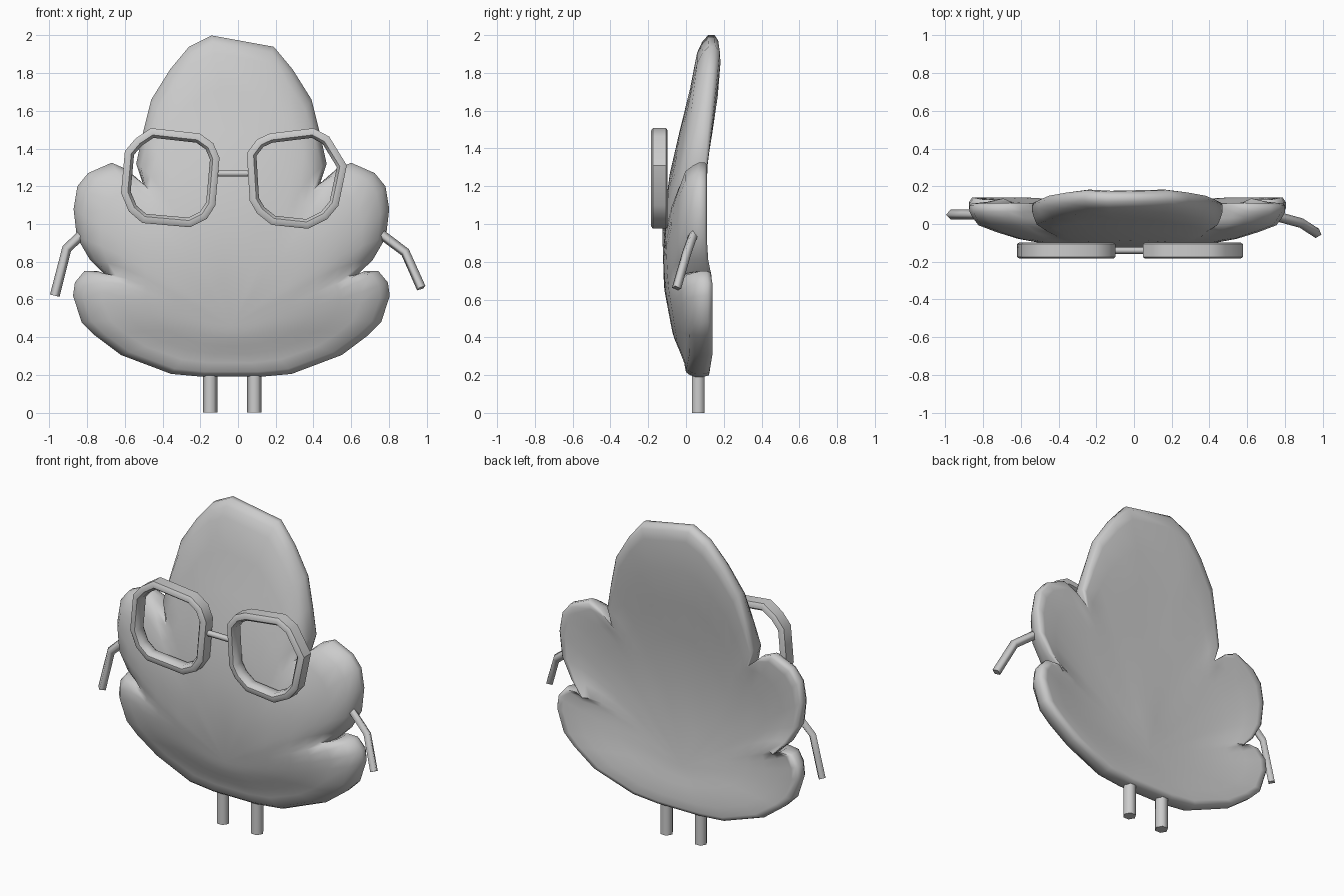
import bpy
import bmesh
from mathutils import Vector

cube = bpy.data.objects.get("Cube")
if cube:
    bpy.data.objects.remove(cube, do_unlink=True)

# One plain colour for everything
grey = bpy.data.materials.new("plain_grey")
grey.use_nodes = True
colour = (0.6, 0.6, 0.6, 1)
grey.diffuse_color = colour
grey.node_tree.nodes["Principled BSDF"].inputs["Base Color"].default_value = colour


def finish(obj, angle=0.0):
    """Give an object its colour and shading."""
    obj.data.materials.clear()
    obj.data.materials.append(grey)
    bpy.ops.object.select_all(action='DESELECT')
    obj.select_set(True)
    bpy.context.view_layer.objects.active = obj
    if angle:
        bpy.ops.object.shade_smooth_by_angle(angle=angle)


def make_object(name, bm, angle):
    bmesh.ops.recalc_face_normals(bm, faces=bm.faces)
    mesh = bpy.data.meshes.new(name)
    bm.to_mesh(mesh)
    bm.free()
    obj = bpy.data.objects.new(name, mesh)
    bpy.context.collection.objects.link(obj)
    finish(obj, angle)


def bridge(bm, ring_a, ring_b):
    """Join two closed rings of equal length with quads."""
    count = len(ring_a)
    for i in range(count):
        j = (i + 1) % count
        bm.faces.new((ring_a[i], ring_a[j], ring_b[j], ring_b[i]))


def sample(table, z):
    """Linear interpolation in a list of (z, y) pairs."""
    for (z0, y0), (z1, y1) in zip(table, table[1:]):
        if z <= z1:
            return y0 + (y1 - y0) * max(0, (z - z0) / (z1 - z0))
    return table[-1][1]


# Leaf body: half outline mirrored, with one off-centre tip point
half = [(.155, .19), (.32, .205), (.585, .305), (.725, .41), (.795, .48), (.84, .62),
        (.83, .69), (.78, .75), (.705, .75), (.66, .722), (.75, .81),
        (.82, .93), (.837, 1.08), (.817, 1.2), (.76, 1.27), (.635, 1.325),
        (.555, 1.29), (.47, 1.215), (.505, 1.32), (.47, 1.48), (.425, 1.66),
        (.325, 1.82), (.225, 1.94)]
outline = half + [(-.105, 2.0)] + [(-x, z) for x, z in reversed(half)]
hub = Vector((-.035, .46))
edge = [Vector((x - .035, z)) for x, z in outline]

# Softened outline, which the inner rings follow so the notches fade out
soft = edge
for _ in range(14):
    soft = [(soft[i - 1] + 2 * soft[i] + soft[(i + 1) % len(soft)]) / 4
            for i in range(len(soft))]

# Depth of the front bulge, rim and dished back by height
front = [(.19, .0), (.3, -.045), (.44, -.075), (.65, -.115), (.95, -.133), (1.3, -.115),
         (1.62, -.075), (1.8, -.03), (1.93, .02), (2, .08)]
rim = [(.19, .07), (.3, .1), (.7, .1), (.85, .082), (1.3, .082), (1.93, .14), (2, .135)]
back = [(.19, .12), (.3, .11), (.6, .075), (.9, .06), (1.3, .08), (1.62, .13), (1.93, .178), (2, .17)]
back_rim = [(.19, .125), (.3, .145), (.7, .145), (.85, .115), (1.3, .115), (1.93, .185), (2, .175)]


def build_body():
    bm = bmesh.new()

    def ring(t, depth):
        verts = []
        for sharp, smooth in zip(edge, soft):
            p = hub + (smooth.lerp(sharp, t ** 4) - hub) * t
            verts.append(bm.verts.new((p.x, depth(smooth.lerp(sharp, t).y, p.y, t), p.y)))
        return verts

    def front_depth(z, pz, t):
        lip = sample(rim, z) - .07
        return lip + (sample(front, pz) - lip) * (1 - t ** 3.5)

    def back_depth(z, pz, t):
        lip = sample(back_rim, z)
        return lip + (sample(back, pz) - lip) * (1 - t ** 3)

    steps = (.2, .4, .6, .75, .87, .96)
    rings = [ring(t, front_depth) for t in steps]
    rings.append(ring(.985, lambda z, pz, t: sample(rim, z) - .05))
    rings.append(ring(1, lambda z, pz, t: sample(rim, z) - .018))
    rings.append(ring(1, lambda z, pz, t: sample(rim, z) + .016))
    rings.append(ring(.988, lambda z, pz, t: sample(back_rim, z) - .005))
    rings += [ring(t, back_depth) for t in reversed(steps)]
    for a, b in zip(rings, rings[1:]):
        bridge(bm, a, b)
    # close both centres with fans
    for loop, table in ((rings[0], front), (rings[-1], back)):
        tip = bm.verts.new((hub.x, sample(table, hub.y), hub.y))
        for i in range(len(loop)):
            bm.faces.new((loop[i], loop[(i + 1) % len(loop)], tip))
    make_object("leaf_body", bm, 1.2)


build_body()

# Spectacle rims: rounded section swept round each lens opening
section = [(-.005, -.175), (.007, -.184), (.03, -.184), (.045, -.165),
           (.045, -.118), (.03, -.098), (.007, -.098), (-.005, -.106)]


def build_rim(name, points):
    bm = bmesh.new()
    pts = [Vector(p) for p in points]
    count = len(pts)
    inward = []
    for i in range(count):
        a = (pts[i] - pts[i - 1]).normalized()
        b = (pts[(i + 1) % count] - pts[i]).normalized()
        normal = Vector((a.y + b.y, -a.x - b.x)).normalized()
        inward.append(normal / max(.5, normal.dot(Vector((a.y, -a.x)))))
    loops = []
    for inset, y in section:
        moved = [p + n * inset for p, n in zip(pts, inward)]
        loops.append([bm.verts.new((p.x, y, p.y)) for p in moved])
    for a, b in zip(loops, loops[1:] + loops[:1]):
        bridge(bm, a, b)
    make_object(name, bm, 0.7)


build_rim("right_spectacle_rim", [
    (-.46, 1.503), (-.205, 1.475), (-.135, 1.425), (-.103, 1.35), (-.125, 1.1), (-.17, 1.03),
    (-.255, .988), (-.505, 1.01), (-.575, 1.07), (-.615, 1.165), (-.595, 1.385), (-.54, 1.45)])
build_rim("left_spectacle_rim", [
    (.052, 1.375), (.105, 1.445), (.17, 1.475), (.4, 1.503), (.48, 1.46), (.572, 1.31),
    (.528, 1.1), (.47, 1.03), (.37, .98), (.18, 1.0), (.105, 1.06), (.067, 1.125)])


# Straight and bent rods
def build_rod(name, points, radius, resolution=0, angle=0.0):
    curve = bpy.data.curves.new(name, 'CURVE')
    curve.dimensions = '3D'
    curve.bevel_depth = radius
    curve.bevel_resolution = resolution
    curve.use_fill_caps = True
    spline = curve.splines.new('POLY')
    spline.points.add(len(points) - 1)
    for point, co in zip(spline.points, points):
        point.co = (*co, 1)
    obj = bpy.data.objects.new(name, curve)
    bpy.context.collection.objects.link(obj)
    finish(obj)
    bpy.ops.object.convert(target='MESH')
    finish(bpy.context.view_layer.objects.active, angle)


build_rod("spectacle_bridge", [(-.125, -.14, 1.268), (.07, -.14, 1.268)], .018, 1, 1.2)
build_rod("right_arm", [(-.8, .05, .97), (-.908, .05, .87), (-.972, .05, .62)], .026)
build_rod("left_arm", [(.74, .045, .96), (.887, .005, .85), (.972, -.05, .66)], .026)
for side, x in (("right", -.148), ("left", .087)):
    build_rod(side + "_leg", [(x, .065, 0), (x, .065, .26)], .038, 1, 1.2)
